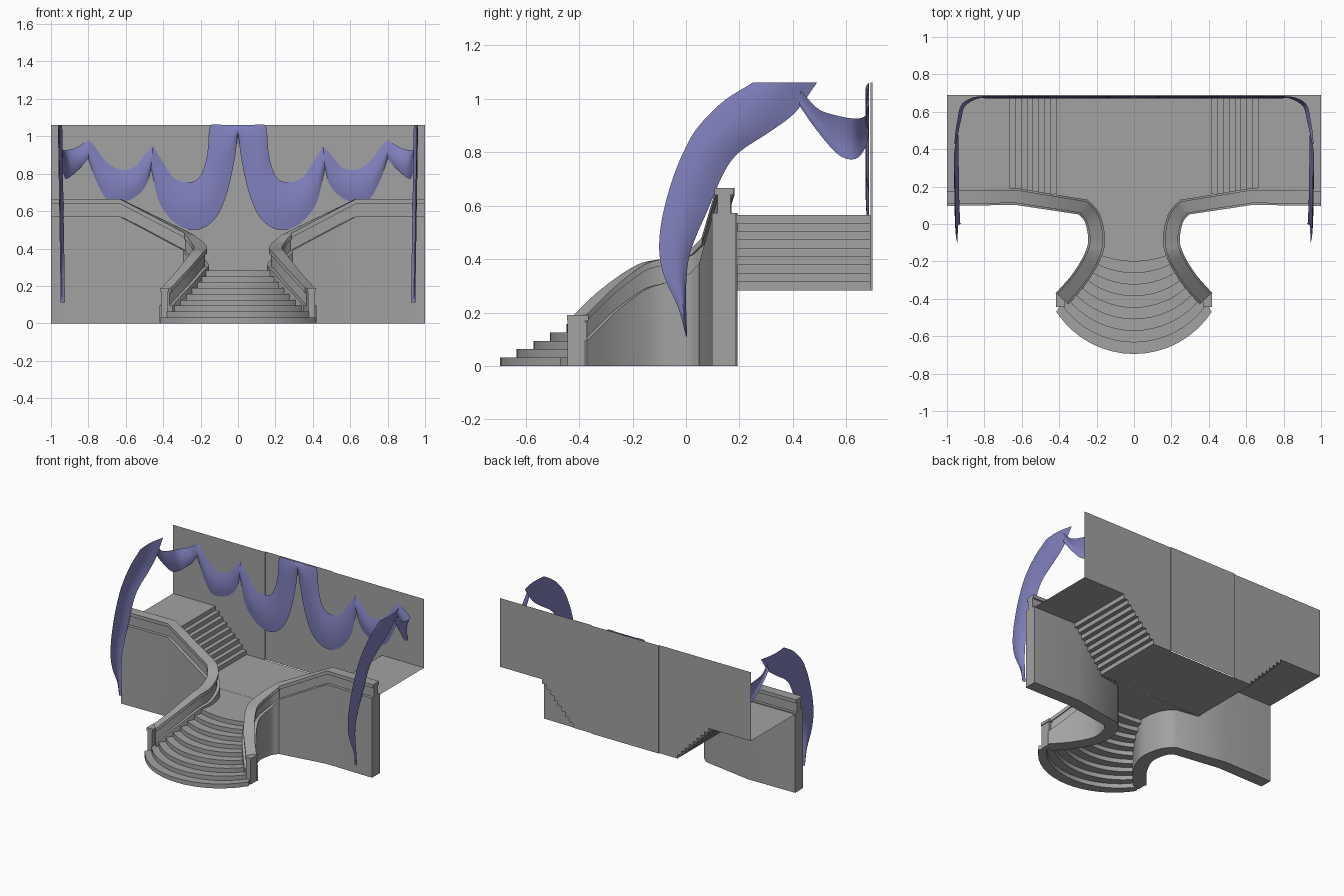
import bpy, bmesh
from math import sin, cos, asin, pi
from mathutils import Vector

if "Cube" in bpy.data.objects:
    bpy.data.objects.remove(bpy.data.objects["Cube"])


def material(name, rgb):
    m = bpy.data.materials.new(name)
    m.use_nodes = True
    m.diffuse_color = (*rgb, 1)
    bsdf = next(n for n in m.node_tree.nodes if n.type == 'BSDF_PRINCIPLED')
    bsdf.inputs["Base Color"].default_value = (*rgb, 1)
    return m


STONE = material("grey stone", (0.36, 0.36, 0.36))
CLOTH = material("violet cloth", (0.22, 0.22, 0.52))

RISE = 0.0314
TREAD = 0.031
COUNT = 9
LANDING = RISE * COUNT
TOP = 1.06
BACK = 0.69


def build(name, verts, faces, mat, solid=False, mirror=False, smooth=False):
    me = bpy.data.meshes.new(name)
    me.from_pydata([tuple(v) for v in verts], [], faces)
    if solid:
        bm = bmesh.new()
        bm.from_mesh(me)
        bmesh.ops.recalc_face_normals(bm, faces=bm.faces)
        bm.to_mesh(me)
        bm.free()
    me.materials.append(mat)
    ob = bpy.data.objects.new(name, me)
    bpy.context.scene.collection.objects.link(ob)
    if smooth:
        bpy.ops.object.select_all(action='DESELECT')
        ob.select_set(True)
        bpy.context.view_layer.objects.active = ob
        bpy.ops.object.shade_smooth_by_angle(angle=0.6)
    if mirror:
        ob.modifiers.new("mirror", 'MIRROR')
    return ob


def spline(points, n):
    """Smooth curve through the points."""
    p = [Vector(q) for q in points]
    p = [2 * p[0] - p[1]] + p + [2 * p[-1] - p[-2]]
    out = []
    for a, b, c, d in zip(p, p[1:], p[2:], p[3:]):
        for k in range(n):
            t = k / n
            out.append(b + (c - a) * t / 2 + (2 * a - 5 * b + 4 * c - d) * t * t / 2
                       + (3 * b - a - 3 * c + d) * t ** 3 / 2)
    return out + [p[-2]]


def prism(name, outline, z0, z1, **kw):
    n = len(outline)
    verts = [(x, y, z) for z in (z0, z1) for x, y in outline]
    faces = [tuple(range(n)), tuple(range(n, 2 * n))]
    faces += [(i, (i + 1) % n, n + (i + 1) % n, n + i) for i in range(n)]
    return build(name, verts, faces, STONE, solid=True, **kw)


def sweep(name, path, half, low, high):
    """Rectangular section along the wall path; low None means the ground."""
    verts = []
    for i, p in enumerate(path):
        before = (p - path[i - 1]).xy if i else (path[1] - p).xy
        after = (path[i + 1] - p).xy if i + 1 < len(path) else before
        d = (before.normalized() + after.normalized()).normalized()
        side = Vector((-d.y, d.x, 0)) * half
        for s, h in ((-1, low), (1, low), (1, high), (-1, high)):
            v = p + side * s
            v.z = 0 if h is None else p.z + h
            verts.append(v)
    faces = [(0, 1, 2, 3), tuple(len(verts) - k for k in (4, 3, 2, 1))]
    for i in range(0, len(verts) - 4, 4):
        faces += [(i + k, i + (k + 1) % 4, i + 4 + (k + 1) % 4, i + 4 + k) for k in range(4)]
    build(name, verts, faces, STONE, solid=True, mirror=True, smooth=True)


# Curved walls with balustrade and handrail
bend = [(0.27, 0.09, 0.39), (0.222, 0.03, 0.345), (0.2, -0.08, 0.31),
        (0.22, -0.17, 0.285), (0.29, -0.29, 0.2), (0.385, -0.4, 0.095)]
path = [Vector((1, 0.142, 0.572)), Vector((0.63, 0.147, 0.572))] + spline(bend, 5)
sweep("curved_wall", path, 0.045, None, 0)
sweep("balustrade", path, 0.024, -0.01, 0.075)
sweep("handrail", path, 0.035, 0.068, 0.093)


# Newel posts at the foot of the rails
def box(name, x, y, w, d, z0, z1):
    prism(name, [(x - w, y - d), (x + w, y - d), (x + w, y + d), (x - w, y + d)],
          z0, z1, mirror=True)


box("newel_post", 0.392, -0.407, 0.019, 0.036, 0, 0.175)
box("newel_cap", 0.392, -0.405, 0.024, 0.04, 0.17, 0.19)


# Fan-shaped front steps
def arc(i):
    t = i / (COUNT - 1)
    w, end, front = 0.415 - 0.215 * t, -0.47 + 0.31 * t, -0.695 + 0.495 * t
    sag = end - front
    r = (w * w + sag * sag) / (2 * sag)
    a = asin(min(1, w / r))
    angles = [a * (k / 8 - 1) for k in range(17)]
    return [(r * sin(q), front + r - r * cos(q)) for q in angles]


for i in range(COUNT):
    rear = [(x, y + 0.01) for x, y in arc(i + 1)]
    prism("front_step", arc(i) + rear[::-1], i * RISE, (i + 1) * RISE, smooth=True)

# Stepped floor: landing, side flights and balconies as one folded sheet
half = [(0, LANDING)]
for k in range(COUNT):
    x = 0.415 + k * TREAD
    half += [(x, LANDING + k * RISE), (x, LANDING + (k + 1) * RISE)]
half.append((1, LANDING + COUNT * RISE))
n = len(half)
build("stepped_floor", [(x, y, z) for y in (0.16, BACK) for x, z in half],
      [(i, i + 1, n + i + 1, n + i) for i in range(n - 1)], STONE, mirror=True)

# Front part of the landing, between the curved walls
edge = [(0, 0.16), (0, -0.15), (0.2, -0.15), (0.2, -0.08), (0.222, 0.03),
        (0.27, 0.09), (0.415, 0.12), (0.415, 0.16)]
build("landing_front", [(x, y, LANDING - 0.001) for x, y in edge],
      [tuple(range(len(edge)))], STONE, mirror=True)

# Back wall: stepped side panels and a slightly recessed middle panel
SEAM = 0.27
lower = [(SEAM, LANDING)] + half[1:]
outline = lower + [(1, TOP), (SEAM, TOP)]
build("back_wall_side", [(x, BACK, z) for x, z in outline],
      [tuple(range(len(outline)))], STONE, mirror=True)
REAR = BACK + 0.007
build("back_wall_middle",
      [(x, y, z) for x, y in ((0, REAR), (SEAM, REAR), (SEAM, BACK)) for z in (LANDING, TOP)],
      [(0, 2, 3, 1), (2, 4, 5, 3)], STONE, mirror=True)


# Cloth strips stretched between an upper and a lower edge
def cloth(name, upper, lower, bulge, rows=6):
    a, b = spline(upper, 5), spline(lower, 5)
    verts = []
    for u, v in zip(a, b):
        for r in range(rows + 1):
            t = r / rows
            p = u.lerp(v, t) + Vector(bulge) * sin(pi * t)
            p.z = min(p.z, TOP + 0.003)
            p.x = max(p.x, 0)
            verts.append(p)
    w = rows + 1
    faces = [(i * w + r, i * w + r + 1, i * w + w + r + 1, i * w + w + r)
             for i in range(len(a) - 1) for r in range(rows)]
    build(name, verts, faces, CLOTH, mirror=True, smooth=True)


def on_wall(points):
    return [(x, 0.684, z) for x, z in points]


FORWARD = (0, -0.012, 0)
cloth("middle_swag",
      on_wall([(0, 1.06), (0.08, 1.06), (0.147, 1.06), (0.165, 0.9), (0.2, 0.79),
               (0.255, 0.755), (0.34, 0.775), (0.4, 0.86), (0.455, 0.945)]),
      on_wall([(0, 1.02), (0.018, 0.88), (0.055, 0.71), (0.105, 0.585), (0.175, 0.515),
               (0.255, 0.5), (0.34, 0.54), (0.42, 0.645), (0.465, 0.83)]), FORWARD)
cloth("side_swag",
      on_wall([(0.455, 0.945), (0.5, 0.9), (0.55, 0.838), (0.63, 0.82),
               (0.71, 0.87), (0.765, 0.945), (0.8, 0.98)]),
      on_wall([(0.465, 0.83), (0.49, 0.74), (0.55, 0.675), (0.63, 0.645),
               (0.7, 0.66), (0.76, 0.765), (0.8, 0.88)]), FORWARD)
cloth("corner_swag",
      [(0.8, 0.684, 0.98), (0.865, 0.675, 0.94), (0.925, 0.635, 0.925),
       (0.945, 0.55, 0.94), (0.955, 0.49, 0.965), (0.96, 0.43, 1.03)],
      [(0.8, 0.684, 0.88), (0.85, 0.675, 0.825), (0.91, 0.635, 0.775),
       (0.93, 0.57, 0.79), (0.95, 0.49, 0.88), (0.96, 0.43, 0.965)],
      (-0.012, -0.008, 0))


# Long hanging drapes at both sides
def hanging(points, x):
    return [(x - 0.016 * (TOP - z), y, z) for y, z in points]


cloth("side_drape",
      hanging([(0.25, 1.06), (0.14, 0.99), (0.05, 0.9), (0, 0.82), (-0.05, 0.7),
               (-0.09, 0.55), (-0.1, 0.43), (-0.08, 0.33), (-0.03, 0.22), (0, 0.11)], 0.955),
      hanging([(0.49, 1.06), (0.41, 0.95), (0.32, 0.88), (0.2, 0.8), (0.14, 0.72),
               (0.08, 0.58), (0.04, 0.49), (0.01, 0.4), (0, 0.28), (0.004, 0.11)], 0.94),
      (0.015, 0, 0))
